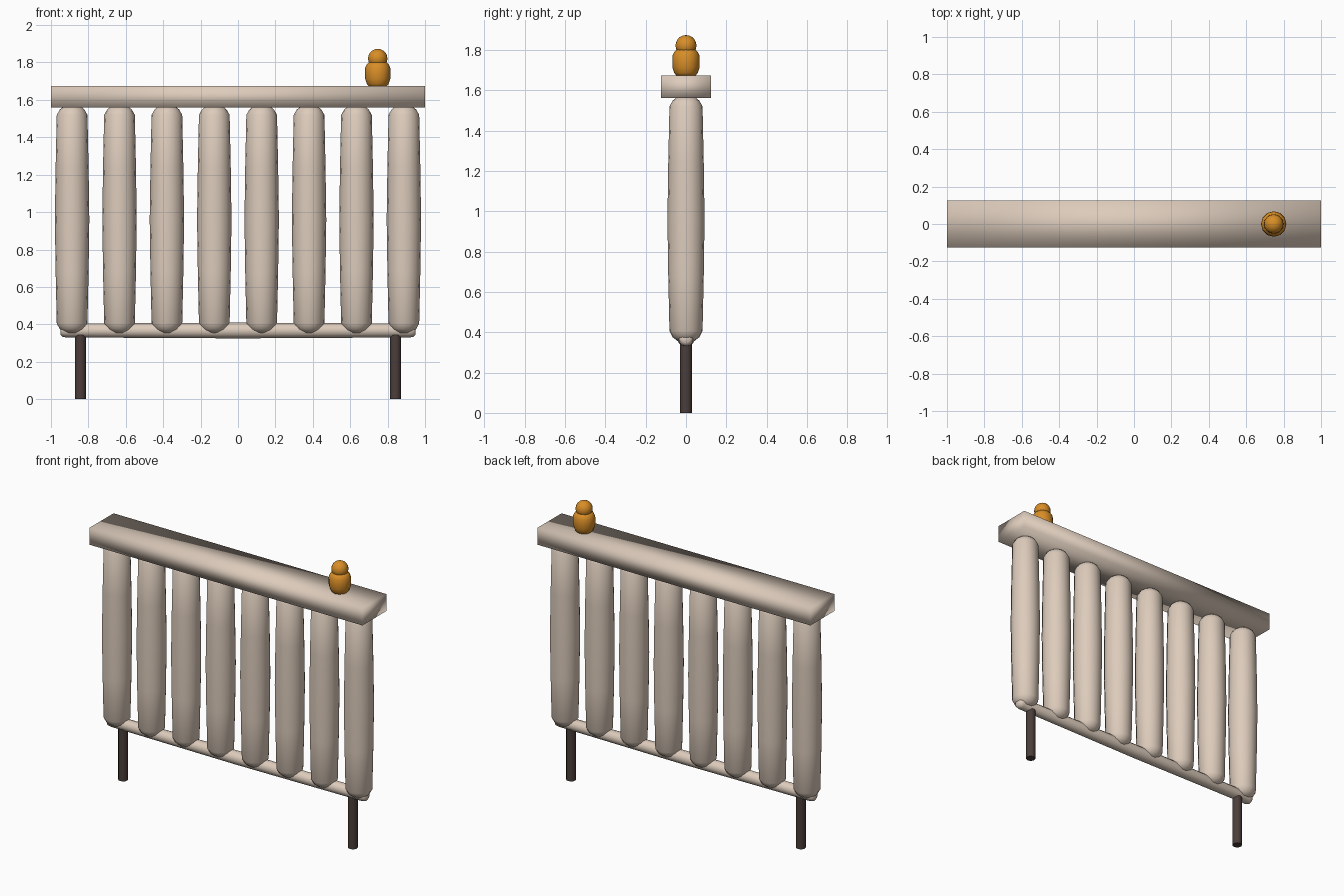
import bpy, bmesh, math
from mathutils import Matrix

if "Cube" in bpy.data.objects:
    bpy.data.objects.remove(bpy.data.objects["Cube"])


def material(name, color):
    m = bpy.data.materials.new(name)
    m.diffuse_color = (*color, 1.0)
    m.use_nodes = True
    m.node_tree.nodes["Principled BSDF"].inputs["Base Color"].default_value = m.diffuse_color
    return m


CREAM = material("warm cream", (0.72, 0.60, 0.50))
BROWN = material("dark brown", (0.07, 0.048, 0.042))
ORANGE = material("amber", (0.69, 0.27, 0.02))


def finish(name, bm, mat, angle=None):
    bmesh.ops.recalc_face_normals(bm, faces=bm.faces)
    me = bpy.data.meshes.new(name)
    bm.to_mesh(me)
    bm.free()
    me.materials.append(mat)
    ob = bpy.data.objects.new(name, me)
    bpy.context.collection.objects.link(ob)
    for p in me.polygons:
        p.use_smooth = True
    if angle:
        bpy.ops.object.select_all(action='DESELECT')
        ob.select_set(True)
        bpy.context.view_layer.objects.active = ob
        bpy.ops.object.shade_smooth_by_angle(angle=math.radians(angle))
    return ob


def lathe(name, profile, mat, loc, sides=12, angle=None, along_x=False):
    """Turned solid from (radius, height) points, capped at both ends."""
    bm = bmesh.new()
    rings = [[bm.verts.new((r * math.cos(2 * math.pi * i / sides),
                            r * math.sin(2 * math.pi * i / sides), z))
              for i in range(sides)] for r, z in profile]
    for a, b in zip(rings, rings[1:]):
        for i in range(sides):
            j = (i + 1) % sides
            bm.faces.new((a[i], a[j], b[j], b[i]))
    bm.faces.new(rings[0])
    bm.faces.new(rings[-1])
    if along_x:
        bmesh.ops.rotate(bm, verts=bm.verts, matrix=Matrix.Rotation(math.pi / 2, 3, 'Y'))
    bmesh.ops.translate(bm, verts=bm.verts, vec=loc)
    return finish(name, bm, mat, angle)


# top shelf: a box with soft shading
bm = bmesh.new()
bmesh.ops.create_cube(bm, size=1)
bmesh.ops.scale(bm, verts=bm.verts, vec=(2, 0.25, 0.113))
bmesh.ops.translate(bm, verts=bm.verts, vec=(0, 0, 1.6165))
finish("top_shelf", bm, CREAM)

# eight slightly bulging columns
column = [(0.04, 0.355), (0.066, 0.375), (0.082, 0.405), (0.088, 0.68), (0.092, 0.96),
          (0.088, 1.24), (0.082, 1.52), (0.066, 1.548), (0.045, 1.566)]
for i in range(8):
    lathe(f"column_{i + 1}", column, CREAM, (-0.887 + i * 0.2534, 0, 0), 16)

# lower pipe joining the columns
pipe = [(0.02, -0.95), (0.033, -0.94), (0.037, -0.92), (0.042, 0),
        (0.037, 0.92), (0.033, 0.94), (0.02, 0.95)]
lathe("lower_pipe", pipe, CREAM, (0, 0, 0.367), 12, along_x=True)

# two legs
for side, x in (("left", -0.842), ("right", 0.842)):
    lathe(f"{side}_leg", [(0.03, 0), (0.03, 0.35)], BROWN, (x, 0, 0), 12, 40)

# ornament on the shelf: body and round head
body = [(0.046, 1.67), (0.058, 1.685), (0.067, 1.712), (0.068, 1.74),
        (0.067, 1.772), (0.058, 1.79), (0.045, 1.803)]
lathe("ornament_body", body, ORANGE, (0.747, 0, 0), 12)
bm = bmesh.new()
bmesh.ops.create_uvsphere(bm, u_segments=16, v_segments=10, radius=0.052)
bmesh.ops.translate(bm, verts=bm.verts, vec=(0.747, 0, 1.821))
finish("ornament_head", bm, ORANGE)
